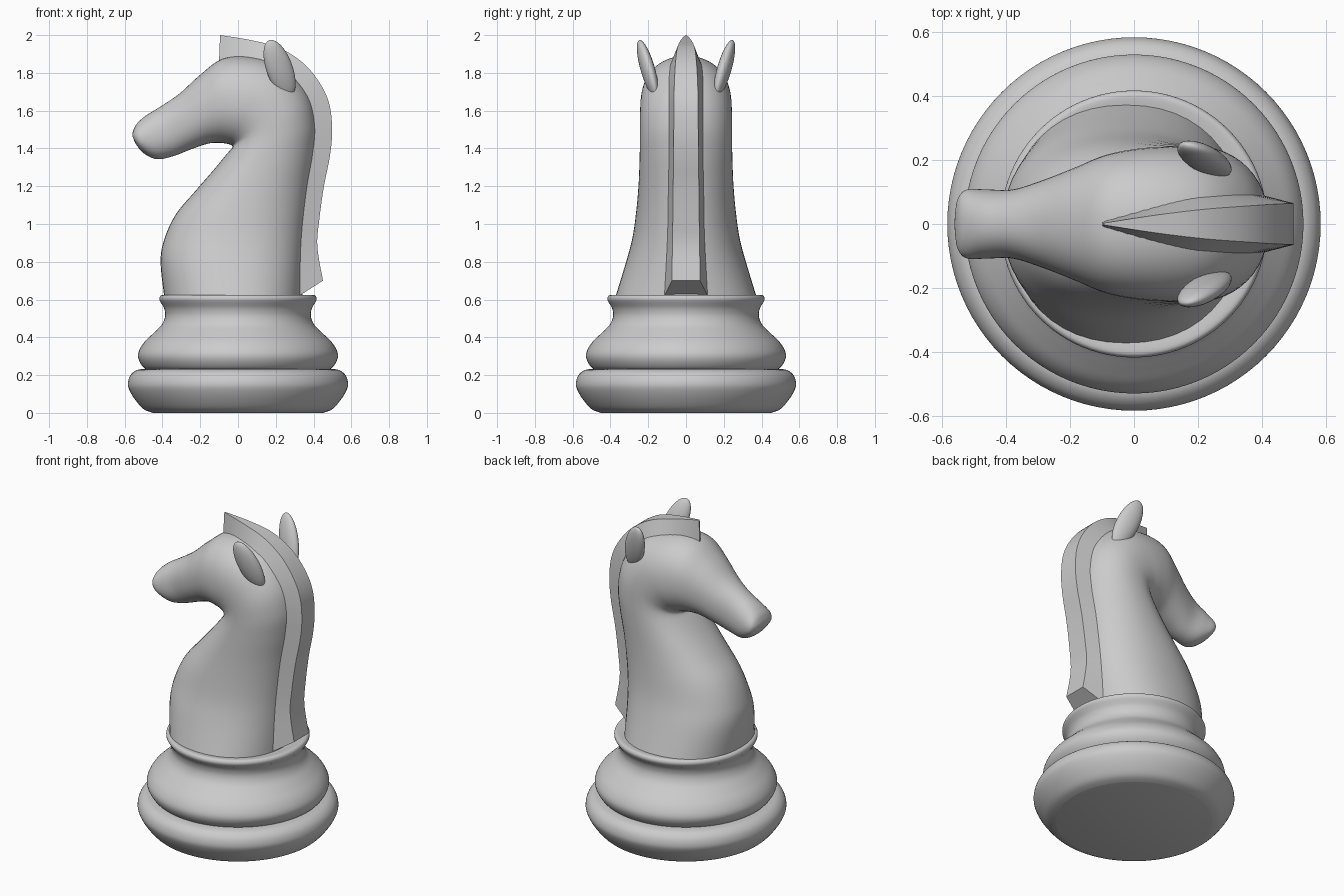
import bpy, bmesh, math
from mathutils import Vector, Matrix

if "Cube" in bpy.data.objects:
    bpy.data.objects.remove(bpy.data.objects["Cube"])


def spline(rows, steps):
    """Catmull-Rom interpolation through rows of numbers."""
    out, n = [], len(rows)
    for i in range(n - 1):
        p = [rows[max(0, min(n - 1, i + k))] for k in (-1, 0, 1, 2)]
        for s in range(steps):
            t = s / steps
            out.append([0.5 * (2 * b + (c - a) * t + (2 * a - 5 * b + 4 * c - d) * t * t
                               + (3 * b - a - 3 * c + d) * t ** 3)
                        for a, b, c, d in zip(*p)])
    return out + [list(rows[-1])]


def loft(name, rings, angle=40):
    """Skin closed rings and cap both ends."""
    bm = bmesh.new()
    vr = [[bm.verts.new(p) for p in ring] for ring in rings]
    n = len(vr[0])
    for a, b in zip(vr, vr[1:]):
        for i in range(n):
            j = (i + 1) % n
            bm.faces.new((a[i], a[j], b[j], b[i]))
    bm.faces.new(vr[0][::-1])
    bm.faces.new(vr[-1])
    bmesh.ops.recalc_face_normals(bm, faces=bm.faces)
    return finish(name, bm, angle)


def finish(name, bm, angle=40):
    me = bpy.data.meshes.new(name)
    bm.to_mesh(me)
    bm.free()
    ob = bpy.data.objects.new(name, me)
    bpy.context.collection.objects.link(ob)
    bpy.ops.object.select_all(action='DESELECT')
    ob.select_set(True)
    bpy.context.view_layer.objects.active = ob
    bpy.ops.object.shade_smooth_by_angle(angle=math.radians(angle))
    return ob


def lathe(name, profile):
    n = 96
    rings = [[(r * math.cos(2 * math.pi * i / n), r * math.sin(2 * math.pi * i / n), z)
              for i in range(n)] for r, z in spline(profile, 4)]
    return loft(name, rings)


# Turned base: foot ring, waisted collar, thin top lip
lathe("foot_ring", [(.45, 0), (.50, .02), (.545, .07), (.575, .12), (.583, .155),
                    (.572, .195), (.545, .222), (.51, .232), (.47, .234)])
lathe("collar", [(.47, .225), (.50, .24), (.525, .28), (.527, .32), (.50, .37), (.45, .42),
                 (.405, .465), (.386, .51), (.39, .55), (.405, .578)])
lathe("collar_lip", [(.403, .575), (.416, .598), (.414, .615), (.40, .624), (.36, .62)])

# Neck and head: (front x, z, crest x, z, half width), fanned around the throat
sections = [
    (-.39, .61, .34, .61, .375), (-.41, .80, .345, .78, .32), (-.39, .92, .352, .92, .285),
    (-.33, 1.05, .365, 1.06, .265), (-.23, 1.17, .385, 1.22, .252),
    (-.13, 1.285, .41, 1.38, .246), (-.06, 1.37, .418, 1.53, .244),
    (-.03, 1.405, .375, 1.69, .244), (-.035, 1.417, .25, 1.83, .242),
    (-.06, 1.425, .08, 1.885, .235), (-.10, 1.43, -.08, 1.875, .215),
    (-.16, 1.425, -.20, 1.79, .178), (-.25, 1.395, -.31, 1.69, .138),
    (-.34, 1.36, -.41, 1.622, .108), (-.43, 1.343, -.49, 1.572, .108),
    (-.50, 1.375, -.538, 1.528, .108), (-.535, 1.415, -.556, 1.49, .085),
    (-.549, 1.44, -.56, 1.468, .045)]


def power(v, e=2 / 2.2):
    return math.copysign(abs(v) ** e, v)


rings = []
for fx, fz, bx, bz, w in spline(sections, 5):
    f, b = Vector((fx, 0, fz)), Vector((bx, 0, bz))
    ring = []
    for i in range(48):
        a = 2 * math.pi * i / 48
        p = (f + b) / 2 + (b - f) / 2 * power(math.cos(a))
        ring.append((p.x, w * power(math.sin(a)), p.z))
    rings.append(ring)
loft("neck_and_head", rings, 60)

# Mane: (outer x, z, inner x, z, outer half width, inner half width)
mane = [
    (.45, .70, .34, .63, .075, .11), (.42, .88, .335, .86, .072, .10),
    (.43, 1.02, .345, 1.02, .07, .095), (.455, 1.2, .37, 1.2, .068, .092),
    (.485, 1.35, .392, 1.36, .066, .09), (.498, 1.48, .402, 1.5, .065, .09),
    (.487, 1.62, .39, 1.6, .064, .09), (.44, 1.735, .355, 1.70, .062, .09),
    (.35, 1.848, .28, 1.79, .056, .088), (.22, 1.932, .18, 1.85, .046, .08),
    (.07, 1.973, .06, 1.87, .028, .055), (-.095, 2.0, -.1, 1.87, .003, .006)]
rings = []
for ox, oz, ix, iz, wo, wi in spline(mane, 5):
    ix, iz, wi = ix + .3 * (ix - ox), iz + .3 * (iz - oz), wi + .3 * (wi - wo)
    rings.append([(ix, -wi, iz), (ox, -wo, oz), (ox, wo, oz), (ix, wi, iz)])
loft("mane", rings, 30)

# Ears: flattened ellipsoids leaning outward
for side, label in ((1, "left"), (-1, "right")):
    axis = Vector((-.055, side * .045, .15))
    up = axis.normalized()
    thin = Vector((.12, side, 0))
    thin = (thin - up * thin.dot(up)).normalized()
    wide = up.cross(thin)
    m = Matrix((wide * .07, thin * .036, axis)).transposed().to_4x4()
    m.translation = (.22, side * .203, 1.822)
    bm = bmesh.new()
    bmesh.ops.create_uvsphere(bm, u_segments=32, v_segments=20, radius=1)
    bmesh.ops.transform(bm, matrix=m, verts=bm.verts)
    bmesh.ops.recalc_face_normals(bm, faces=bm.faces)
    finish("ear_" + label, bm, 60)
